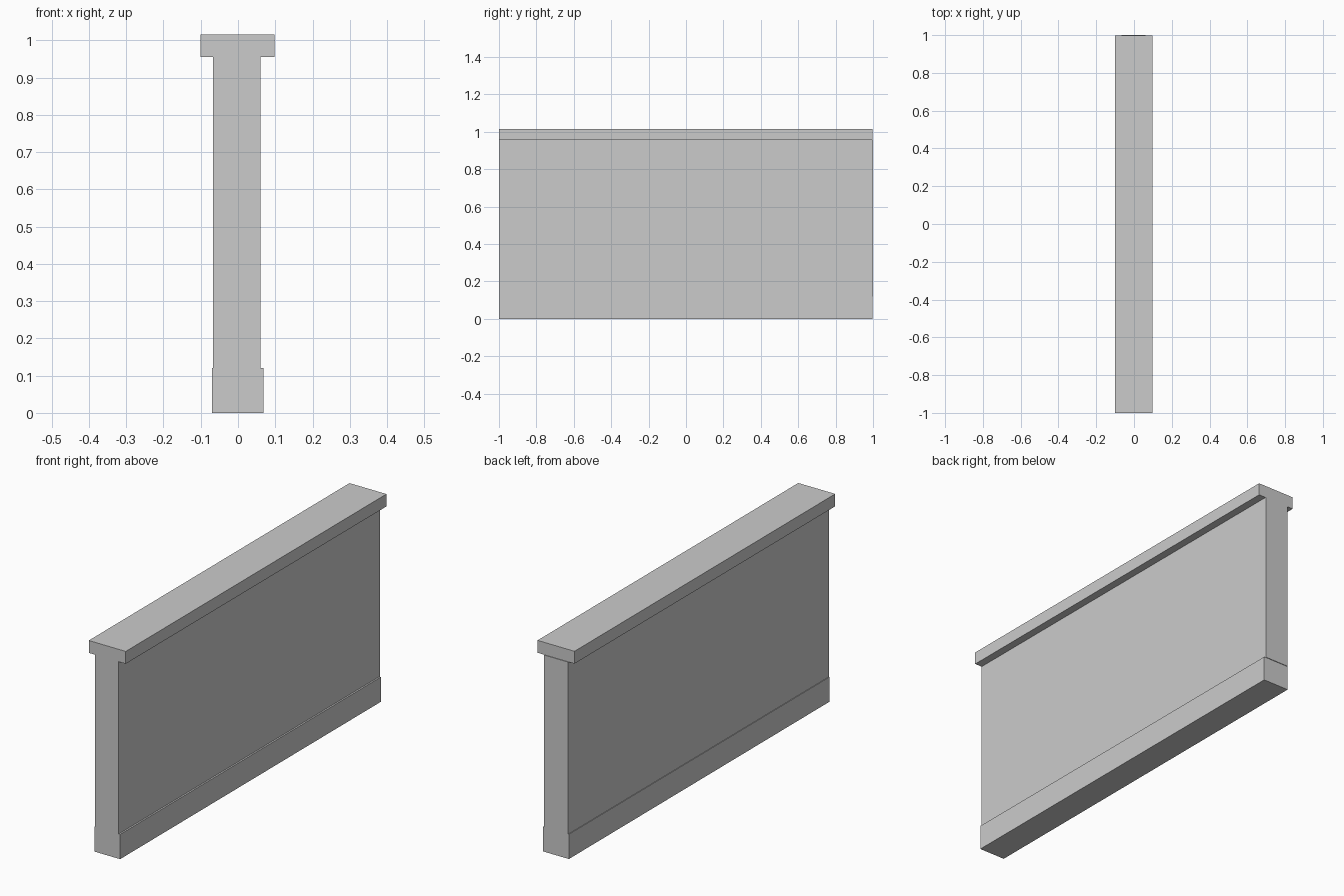
import bpy

if "Cube" in bpy.data.objects:
    bpy.data.objects.remove(bpy.data.objects["Cube"], do_unlink=True)

# Single plain grey
grey = bpy.data.materials.new("plain_grey")
grey.use_nodes = True
colour = (0.6, 0.6, 0.6, 1)
grey.diffuse_color = colour
grey.node_tree.nodes["Principled BSDF"].inputs["Base Color"].default_value = colour


def box(name, low, high):
    """Axis-aligned box between two corners."""
    centre = [(a + b) / 2 for a, b in zip(low, high)]
    bpy.ops.mesh.primitive_cube_add(size=1, location=centre)
    obj = bpy.context.object
    obj.name = name
    obj.scale = [b - a for a, b in zip(low, high)]
    bpy.ops.object.transform_apply(location=False, rotation=False, scale=True)
    obj.data.materials.append(grey)
    return obj


FRONT, BACK = -1.0, 0.997
PLINTH_TOP, CAP_BOTTOM, TOP = 0.12, 0.955, 1.015

# Plinth along the foot of the wall
box("wall_plinth", (-0.07, FRONT, 0), (0.068, BACK, PLINTH_TOP))
# Wall panel, slightly proud of the plinth and coping at the back end
box("wall_panel", (-0.067, FRONT, PLINTH_TOP), (0.06, 1.0, CAP_BOTTOM))
# Overhanging coping
box("wall_coping", (-0.1, FRONT, CAP_BOTTOM), (0.098, BACK, TOP))
